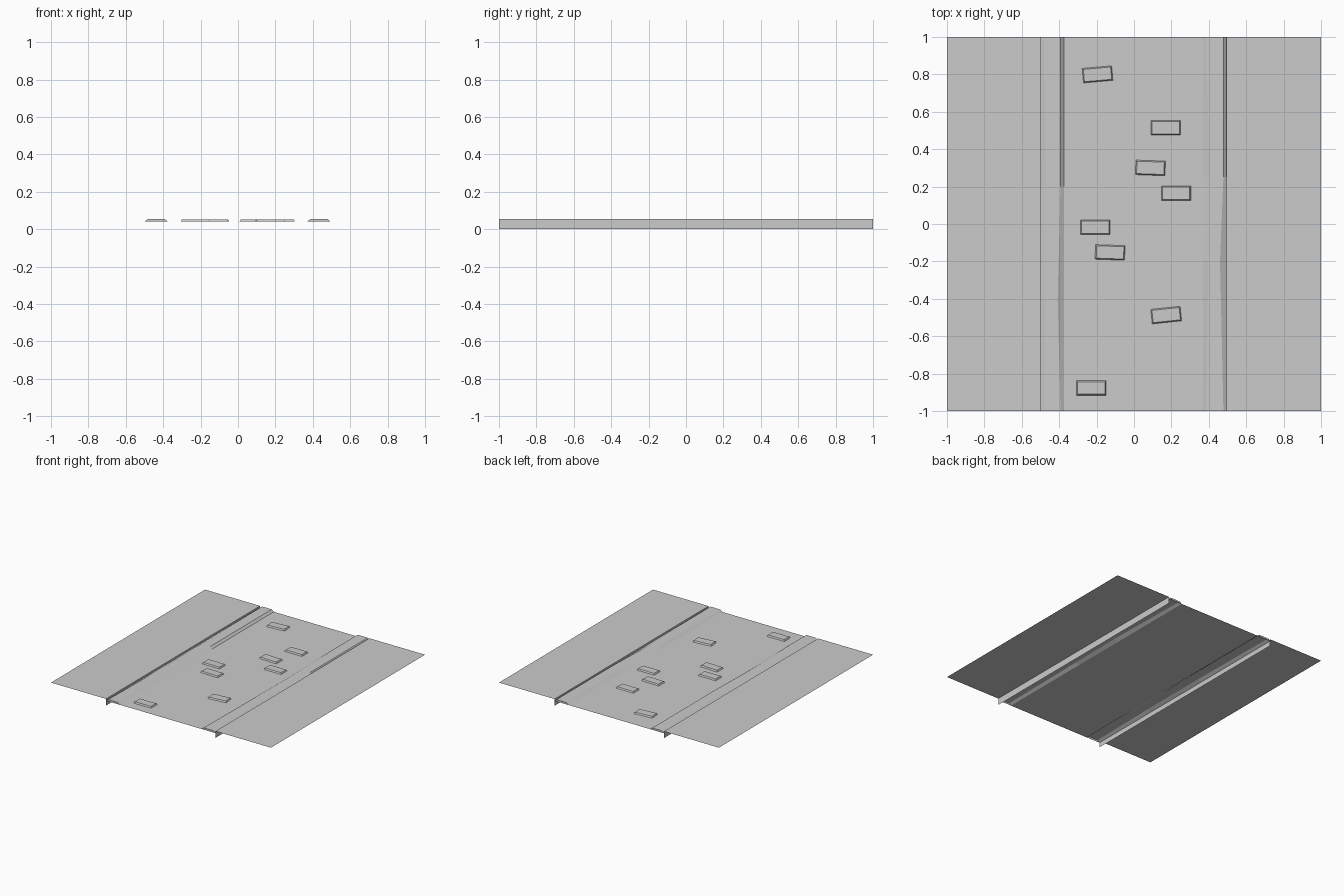
import bpy
from math import radians
from mathutils import Matrix

cube = bpy.data.objects.get("Cube")
if cube:
    bpy.data.objects.remove(cube, do_unlink=True)

GROUND = 0.055   # top of verges and kerbs
ROAD = 0.04      # road surface

grey = bpy.data.materials.new("plain_grey")
grey.use_nodes = True
colour = (0.6, 0.6, 0.6, 1)
grey.diffuse_color = colour
grey.node_tree.nodes["Principled BSDF"].inputs["Base Color"].default_value = colour


def add_mesh(name, verts, faces):
    mesh = bpy.data.meshes.new(name)
    mesh.from_pydata(verts, [], faces)
    mesh.materials.append(grey)
    obj = bpy.data.objects.new(name, mesh)
    bpy.context.collection.objects.link(obj)
    return obj


def loft(name, rows, capped=False):
    """Join (y, [(x, z), ...]) cross-sections running along y."""
    n = len(rows[0][1])
    verts = [(x, y, z) for y, profile in rows for x, z in profile]
    faces = [(r * n + i, r * n + i + 1, (r + 1) * n + i + 1, (r + 1) * n + i)
             for r in range(len(rows) - 1) for i in range(n - 1)]
    if capped:
        last = (len(rows) - 1) * n
        faces += [tuple(range(n)), tuple(reversed(range(last, last + n)))]
    return add_mesh(name, verts, faces)


def sheet(name, profile):
    return loft(name, [(-1, profile), (1, profile)])


# Road and the two verges, each verge with a skirt hanging at its inner edge
sheet("road", [(-0.375, ROAD), (0.37, ROAD)])
sheet("right_verge", [(-1, GROUND), (-0.5, GROUND), (-0.5, 0)])
sheet("left_verge", [(0.495, 0), (0.495, GROUND), (1, GROUND)])


# Worn kerbs: the upper edges wander a little along the length
def kerb(name, base, top, wear):
    rows = []
    for y, d0, d1 in wear:
        rows.append((y, [(base[0], ROAD), (top[0] + d0, GROUND),
                         (top[1] + d1, GROUND), (base[1], ROAD)]))
    loft(name, rows, capped=True)


kerb("right_kerb", (-0.5, -0.375), (-0.48, -0.393),
     [(-1, 0, 0), (-0.4, 0.01, -0.015), (0.2, 0.01, 0), (1, 0, 0)])
kerb("left_kerb", (0.37, 0.495), (0.387, 0.478),
     [(-1, 0, 0), (-0.2, 0.01, -0.018), (0.25, 0.016, 0), (1, 0, 0)])

# Loose paving stones: tapered blocks resting on the road
stones = [(-0.195, 0.80, 5), (0.17, 0.515, 0), (0.088, 0.30, -2),
          (0.225, 0.165, 0), (-0.207, -0.017, 0), (-0.128, -0.152, -2),
          (0.172, -0.487, 6), (-0.228, -0.877, 0)]
corners = [(-1, -1), (1, -1), (1, 1), (-1, 1)]
for i, (x, y, angle) in enumerate(stones):
    verts = [(sx * w, sy * d, z) for w, d, z in
             ((0.079, 0.039, 0), (0.073, 0.033, 0.011)) for sx, sy in corners]
    faces = [(4, 5, 6, 7), (3, 2, 1, 0)]
    faces += [(k, (k + 1) % 4, (k + 1) % 4 + 4, k + 4) for k in range(4)]
    stone = add_mesh(f"paving_stone_{i + 1}", verts, faces)
    stone.matrix_world = (Matrix.Translation((x, y, ROAD))
                          @ Matrix.Rotation(radians(angle), 4, 'Z'))
